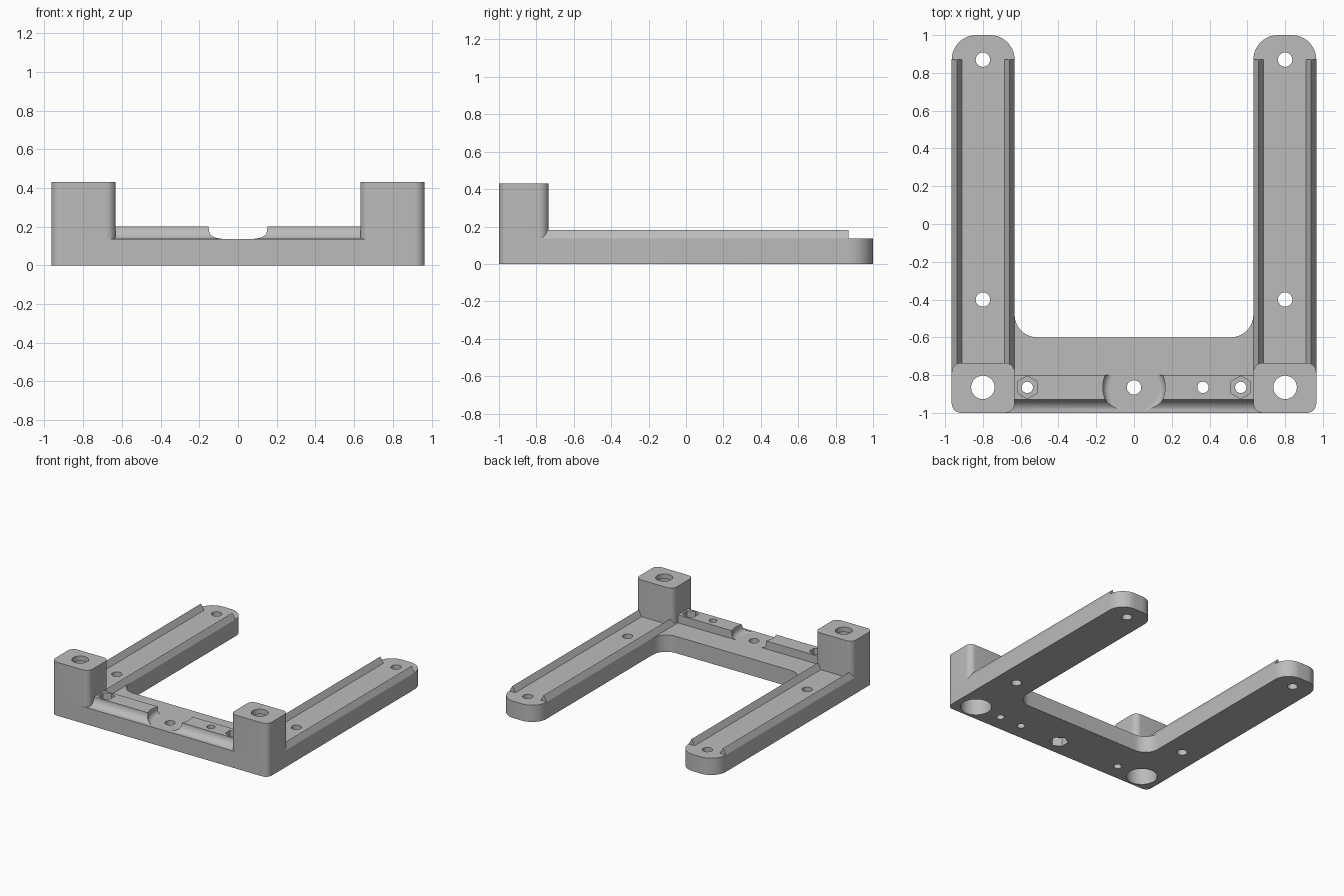
import bpy, bmesh, math
from mathutils import Vector

old = bpy.data.objects.get("Cube")
if old:
    bpy.data.objects.remove(old)

GREY = (0.5, 0.5, 0.5, 1)
mat = bpy.data.materials.new("light grey")
mat.use_nodes = True
mat.diffuse_color = GREY
mat.node_tree.nodes["Principled BSDF"].inputs["Base Color"].default_value = GREY

BASE, BAR, POST = 0.135, 0.2, 0.43   # top heights
IN, OUT, MID = 0.632, 0.965, 0.8     # arm inner, outer and centre x
ROW = -0.865                         # y of the front row of holes


def rounded(corners, steps=12):
    """Outline from (x, y, radius) corners, each corner filleted."""
    pts = []
    for i, (x, y, r) in enumerate(corners):
        p = Vector((x, y))
        a = (Vector(corners[i - 1][:2]) - p).normalized()
        b = (Vector(corners[(i + 1) % len(corners)][:2]) - p).normalized()
        if r == 0:
            pts.append(p)
            continue
        c = p + (a + b) * r          # all corners are square
        for k in range(steps + 1):
            t = k / steps * math.pi / 2
            pts.append(c - b * r * math.cos(t) - a * r * math.sin(t))
    return pts


def finish(name, bm):
    bmesh.ops.recalc_face_normals(bm, faces=bm.faces)
    me = bpy.data.meshes.new(name)
    bm.to_mesh(me)
    bm.free()
    me.materials.append(mat)
    ob = bpy.data.objects.new(name, me)
    bpy.context.scene.collection.objects.link(ob)
    return ob


def prism(name, points, direction):
    """Solid made by extruding a flat outline of 3D points."""
    bm = bmesh.new()
    face = bm.faces.new([bm.verts.new(p) for p in points])
    ext = bmesh.ops.extrude_face_region(bm, geom=[face])
    moved = [g for g in ext["geom"] if isinstance(g, bmesh.types.BMVert)]
    bmesh.ops.translate(bm, verts=moved, vec=direction)
    return finish(name, bm)


def slab(name, outline, z0, z1):
    return prism(name, [(p[0], p[1], z0) for p in outline], (0, 0, z1 - z0))


def drill(name, x, y, r, z0=-0.1, z1=0.6, sides=48):
    ring = [math.pi / 2 + k * math.tau / sides for k in range(sides)]
    ob = slab(name, [(x + r * math.cos(a), y + r * math.sin(a)) for a in ring], z0, z1)
    ob.hide_render = True
    return ob


def lathe(name, profile, x, y, sides=64):
    """Closed (radius, z) profile turned about a vertical axis."""
    bm = bmesh.new()
    rings = []
    for r, z in profile:
        rings.append([bm.verts.new((x + r * math.cos(k * math.tau / sides),
                                    y + r * math.sin(k * math.tau / sides), z))
                      for k in range(sides)])
    for lo, hi in zip(rings, rings[1:]):
        for k in range(sides):
            n = (k + 1) % sides
            bm.faces.new((lo[k], lo[n], hi[n], hi[k]))
    bm.faces.new(rings[0])
    bm.faces.new(rings[-1])
    ob = finish(name, bm)
    ob.hide_render = True
    return ob


def cut(ob, cutters):
    for c in cutters:
        m = ob.modifiers.new("cut", 'BOOLEAN')
        m.operation, m.solver, m.object = 'DIFFERENCE', 'EXACT', c
    bpy.context.view_layer.update()
    dg = bpy.context.evaluated_depsgraph_get()
    me = bpy.data.meshes.new_from_object(ob.evaluated_get(dg))
    ob.modifiers.clear()
    ob.data = me


# U-shaped base plate with rounded arm tips and inner corners
half = [(OUT, -1, 0.05), (OUT, 1, 0.13), (IN, 1, 0.13), (IN, -0.6, 0.12)]
corners = half + [(-x, y, r) for x, y, r in reversed(half)]
base = slab("base_frame", rounded(corners), 0, BASE)

# Front bar with a concave front face
section = [(-0.8, BASE), (-0.8, BAR)]
for k in range(13):
    t = k / 12 * math.pi / 2
    section.append((-0.995 + 0.065 * math.cos(t), BAR - 0.065 * math.sin(t)))
bar = prism("front_bar", [(-0.67, y, z) for y, z in section], (1.34, 0, 0))

# Corner posts and the pointed rails along the arms
posts, rails = [], []
for side, sx in (("left", 1), ("right", -1)):
    box = [(OUT, -1), (OUT, -0.735), (IN, -0.735), (IN, -1)]
    posts.append(slab(side + "_post", rounded([(sx * x, y, 0.05) for x, y in box]), BASE, POST))
    for place, x in (("inner", IN + 0.027), ("outer", OUT - 0.027)):
        tri = [(x - 0.027, BASE), (x + 0.027, BASE), (x, 0.182)]
        rails.append(prism(f"{side}_{place}_rail", [(sx * px, -0.79, z) for px, z in tri],
                           (0, 1.66, 0)))

# Holes: stepped post bores, arm screws, bar screws with nut pockets
bores, base_cuts, bar_cuts = [], [], []
for sx in (1, -1):
    bores.append(lathe("post_bore", [(0.115, -0.1), (0.115, 0.39), (0.062, 0.39), (0.062, 0.6)],
                       sx * MID, ROW))
    base_cuts += [drill("arm_hole", sx * MID, y, 0.038) for y in (0.87, -0.4)]
    bar_cuts += [drill("bar_hole", sx * 0.565, ROW, 0.03),
                 drill("nut_pocket", sx * 0.565, ROW, 0.06, 0.1, 0.4, 6)]
bar_cuts.append(drill("bar_hole", 0.365, ROW, 0.03))
base_cuts += [drill("centre_hole", 0, ROW, 0.038),
              drill("centre_nut_pocket", 0, ROW, 0.07, -0.1, 0.07, 6)]

# Round gap in the middle of the bar, filleted at its foot
foot = [(0.13, 0.1)]
for k in range(9):
    t = k / 8 * math.pi / 2
    foot.append((0.13 + 0.035 * math.sin(t), BASE + 0.035 * (1 - math.cos(t))))
gap = lathe("centre_gap", foot + [(0.165, 0.4)], 0, ROW)

cut(base, bores + base_cuts + bar_cuts)
cut(bar, bar_cuts + [gap])
for post, bore in zip(posts, bores):
    cut(post, [bore])
for c in bores + base_cuts + bar_cuts + [gap]:
    bpy.data.objects.remove(c)

# Smooth the curved walls, keep edges crisp
for ob in [base, bar] + posts + rails:
    ob.data.shade_smooth()
    ob.data.set_sharp_from_angle(angle=math.radians(30))
